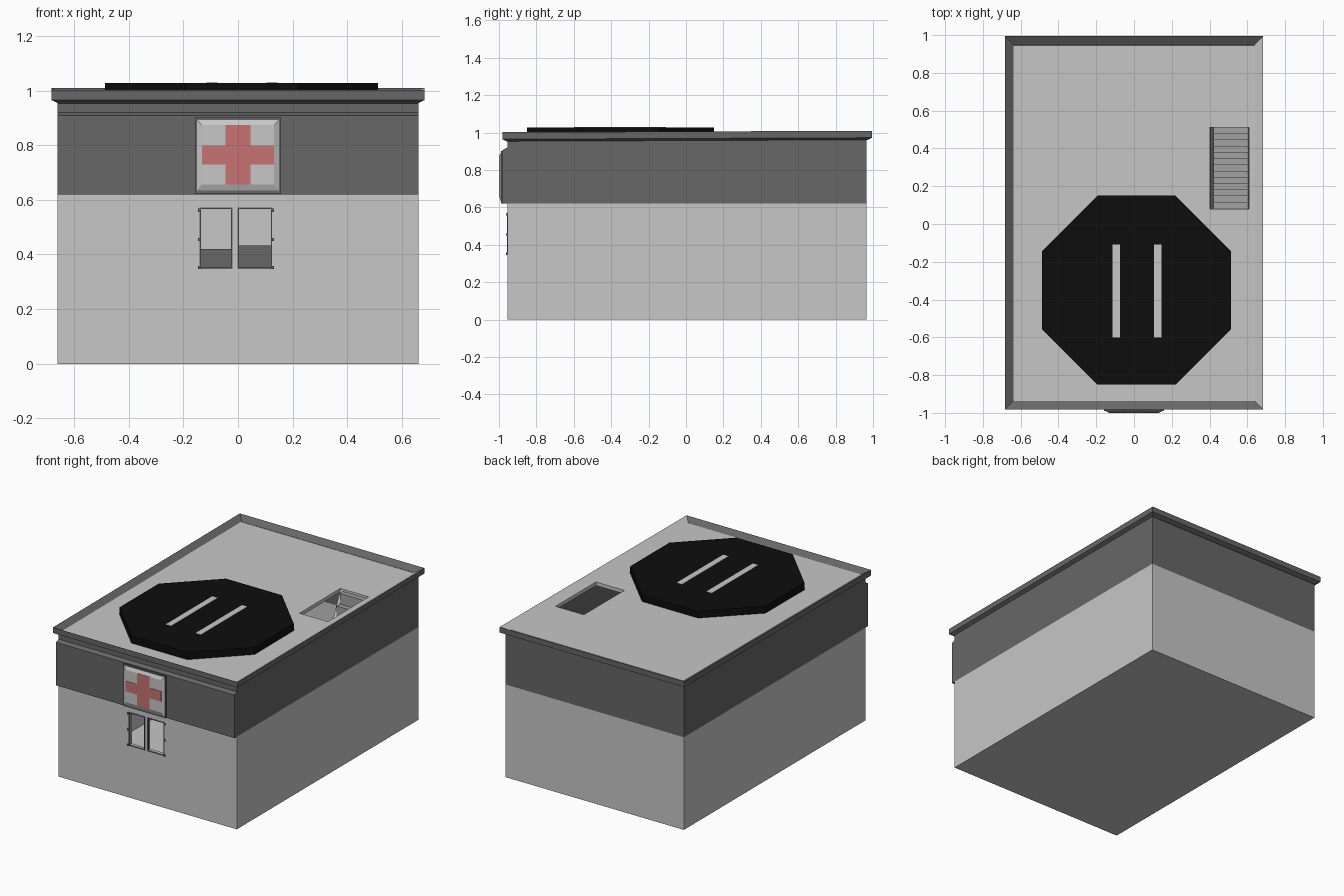
import bpy, bmesh, math
from mathutils import Vector

if "Cube" in bpy.data.objects:
    bpy.data.objects.remove(bpy.data.objects["Cube"])


def mat(name, r, g, b):
    m = bpy.data.materials.new(name)
    m.diffuse_color = (r, g, b, 1)
    m.use_nodes = True
    m.node_tree.nodes["Principled BSDF"].inputs["Base Color"].default_value = m.diffuse_color
    return m


LIGHT = mat("light_grey", 0.57, 0.57, 0.57)
DARK = mat("dark_grey", 0.135, 0.135, 0.135)
BLACK = mat("black", 0.004, 0.004, 0.004)
RED = mat("soft_red", 0.57, 0.17, 0.17)
STAIR = mat("mid_grey", 0.36, 0.36, 0.36)


def finish(name, bm, mats, rule=None, normals=True):
    """Turn a bmesh into an object; rule(face) picks the material slot."""
    bmesh.ops.remove_doubles(bm, verts=bm.verts, dist=1e-5)
    if normals:
        bmesh.ops.recalc_face_normals(bm, faces=bm.faces)
    bm.normal_update()
    for f in bm.faces:
        f.material_index = rule(f) if rule else 0
    me = bpy.data.meshes.new(name)
    bm.to_mesh(me)
    bm.free()
    for m in mats:
        me.materials.append(m)
    ob = bpy.data.objects.new(name, me)
    bpy.context.collection.objects.link(ob)
    return ob


def cells(name, xs, ys, zs, empty, mats, rule=None):
    """Surface of a block grid, leaving out the cells where empty(i, j, k)."""
    bm = bmesh.new()
    cuts = (xs, ys, zs)
    n = [len(c) - 1 for c in cuts]

    def filled(c):
        return all(0 <= c[a] < n[a] for a in range(3)) and not empty(*c)

    for c in [(i, j, k) for i in range(n[0]) for j in range(n[1]) for k in range(n[2])]:
        if not filled(c):
            continue
        for a in range(3):
            for s in (0, 1):
                nb = list(c)
                nb[a] += 2 * s - 1
                if filled(nb):
                    continue
                b, d = (a + 1) % 3, (a + 2) % 3
                quad = []
                for u, v in ((0, 0), (1, 0), (1, 1), (0, 1)):
                    p = Vector()
                    p[a], p[b], p[d] = cuts[a][c[a] + s], cuts[b][c[b] + u], cuts[d][c[d] + v]
                    quad.append(bm.verts.new(p))
                bm.faces.new(quad if s else quad[::-1])
    return finish(name, bm, mats, rule, False)


def box(name, x, y, z, m):
    return cells(name, x, y, z, lambda i, j, k: False, [m])


def prism(name, pts, depth, m):
    """Extrude a closed 3D outline along a vector."""
    bm = bmesh.new()
    f = bm.faces.new([bm.verts.new(p) for p in pts])
    g = bmesh.ops.extrude_face_region(bm, geom=[f])["geom"]
    moved = [v for v in g if isinstance(v, bmesh.types.BMVert)]
    bmesh.ops.translate(bm, verts=moved, vec=depth)
    # keep both end caps
    if not f.is_valid or len(bm.faces) < len(pts) + 2:
        bmesh.ops.holes_fill(bm, edges=bm.edges, sides=0)
    return finish(name, bm, [m])


def tilt(ob):
    for v in ob.data.vertices:
        v.co.z += 0.004 * v.co.y


# hollow body with window openings, dark above the colour line
cells("building_walls",
      [-.66, -.63, -.137, -.02, -.002, .122, .63, .66],
      [-.955, -.925, .935, .965],
      [0, .03, .35, .57, .62, .96],
      lambda i, j, k: (0 < i < 6 and j == 1 and k > 0) or (j == 0 and k == 2 and i in (2, 4)),
      [LIGHT, DARK],
      lambda f: int(f.calc_center_median().z > .62))

# raised front fascia with sloped top
prism("front_fascia", [(-.66, -.95, .62), (-.66, -.98, .62), (-.66, -.98, .908),
                       (-.66, -.955, .92), (-.66, -.95, .92)], (1.32, 0, 0), DARK)

# roof slab with stair opening
tilt(cells("roof_slab", [-.645, .40, .61, .645], [-.94, .08, .51, .945], [.957, .981],
           lambda i, j, k: i == 1 and j == 1, [LIGHT]))

# cornice rim, its inner slope on the right is light
bm = bmesh.new()
rings = []
for inset, z in ((.035, .957), (.024, .957), (0, .969), (0, 1.006), (.046, .98)):
    x, y0, y1 = .683 - inset, -.982 + inset, .995 - inset
    rings.append([bm.verts.new(p) for p in ((-x, y0, z), (x, y0, z), (x, y1, z), (-x, y1, z))])
for a, b in zip(rings, rings[1:]):
    for i in range(4):
        j = (i + 1) % 4
        bm.faces.new((a[i], a[j], b[j], b[i]))
tilt(finish("roof_cornice", bm, [DARK, LIGHT],
            lambda f: int(f.normal.x < -.2 and f.normal.z > .2), False))

# octagonal landing pad with two guide stripes
R = .5 / math.cos(math.pi / 8)
prism("landing_pad", [(.013 + R * math.cos(math.pi / 8 + i * math.pi / 4),
                       -.35 + R * math.sin(math.pi / 8 + i * math.pi / 4), .972)
                      for i in range(8)], (0, 0, .055), BLACK)
for side in (-1, 1):
    x = .015 + side * .11
    box("pad_stripe", [x - .02, x + .02], [-.6, -.108], [1.025, 1.029], LIGHT)

# stairs from the roof down to the floor
STEPS, RUN, RISE = 13, .033, .072
for i in range(STEPS):
    y, z = .51 - i * RUN, .968 - i * RISE
    box("stair_step", [.42, .605], [y - RUN, y], [z - RISE, z], STAIR)
for x, w in ((.402, .018), (.604, .006)):
    prism("stair_stringer", [(x, .51, .975), (x, .51, .87), (x, .10, .03), (x, .08, .03),
                             (x, .08, .09)], (w, 0, 0), LIGHT)

# sign: dark frame, raised bevelled panel, cross plates
box("sign_frame", [-.158, .158], [-.99, -.975], [.622, .902], DARK)
bm = bmesh.new()
back, front = [[bm.verts.new(p) for p in ((-x, y, z0), (x, y, z0), (x, y, z1), (-x, y, z1))]
               for x, y, z0, z1 in ((.152, -.989, .631, .895), (.132, -.999, .656, .873))]
bm.faces.new(back[::-1])
bm.faces.new(front)
for i in range(4):
    j = (i + 1) % 4
    bm.faces.new((back[i], back[j], front[j], front[i]))
finish("sign_panel", bm, [LIGHT])
cells("sign_cross", [-.132, -.045, .045, .132], [-1.001, -.998], [.656, .73, .799, .873],
      lambda i, j, k: i != 1 and k != 1, [RED])

# window frames and hinges
for x0, x1 in ((-.14, -.02), (-.002, .125)):
    cells("window_frame", [x0, x0 + .005, x1 - .005, x1], [-.958, -.945],
          [.347, .352, .567, .572], lambda i, j, k: i == 1 and k == 1, [DARK])
for x in (-.142, .127):
    for z in (.352, .455, .562):
        box("window_hinge", [x - .005, x + .005], [-.962, -.95], [z - .006, z + .006], DARK)

# dark cabinets seen through the windows
box("cabinet_left", [-.4, -.005], [.55, .9], [.03, .42], DARK)
box("cabinet_right", [-.005, .3], [.55, .9], [.03, .432], DARK)
